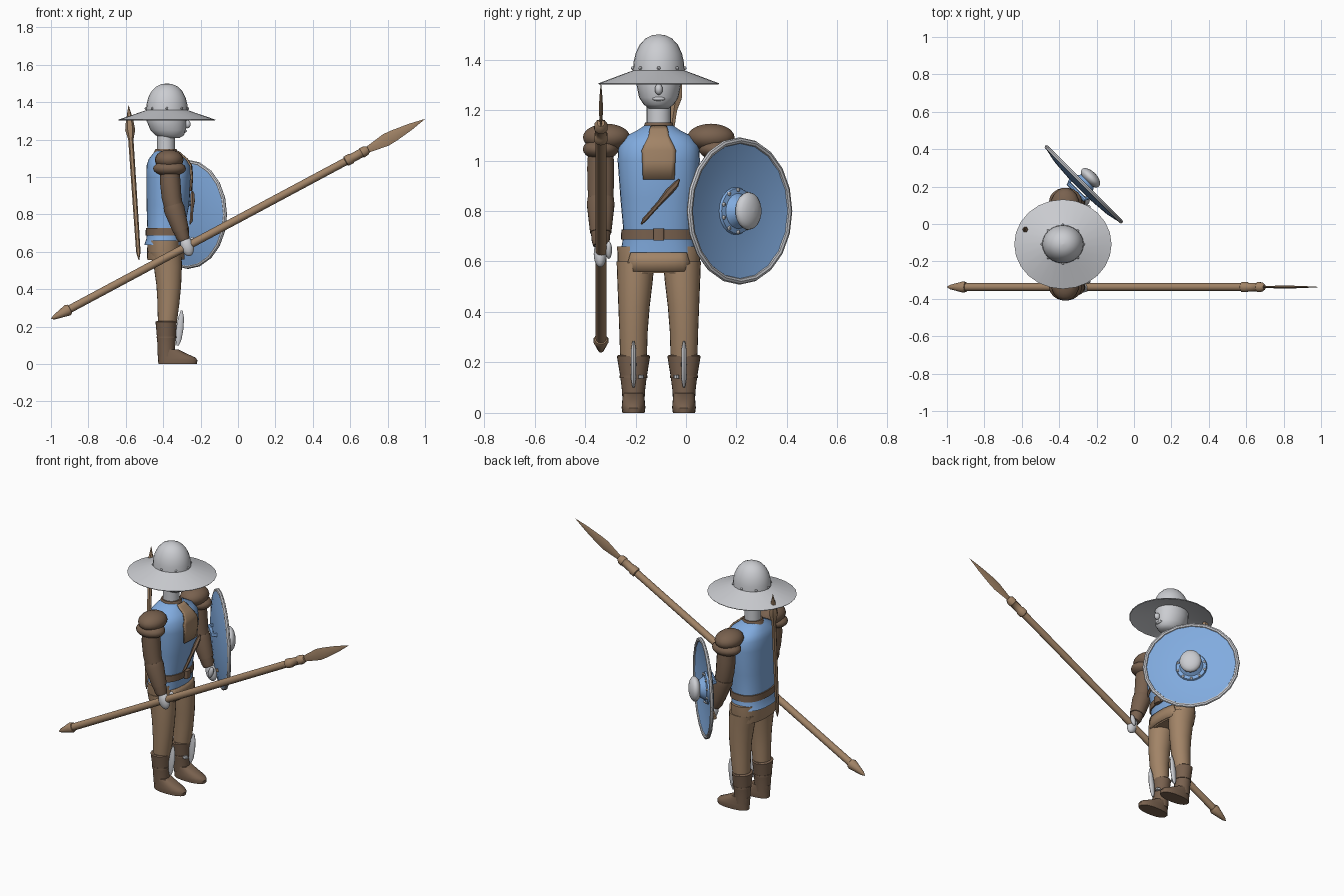
import bpy, bmesh, math
from mathutils import Vector, Euler

if "Cube" in bpy.data.objects:
    bpy.data.objects.remove(bpy.data.objects["Cube"])

CY = -0.108          # the figure's mirror plane in y
P = 2.4              # roundness of the body sections


def material(name, rgb):
    m = bpy.data.materials.new(name)
    m.diffuse_color = (*rgb, 1)
    m.use_nodes = True
    m.node_tree.nodes["Principled BSDF"].inputs["Base Color"].default_value = m.diffuse_color
    return m


STEEL = material("pale_steel", (0.60, 0.61, 0.64))
BLUE = material("sky_blue", (0.22, 0.41, 0.74))
TAN = material("tan_leather", (0.36, 0.23, 0.135))
BROWN = material("dark_leather", (0.19, 0.12, 0.077))


def finish(name, bm, mat):
    bmesh.ops.recalc_face_normals(bm, faces=bm.faces)
    me = bpy.data.meshes.new(name)
    bm.to_mesh(me)
    bm.free()
    me.materials.append(mat)
    ob = bpy.data.objects.new(name, me)
    bpy.context.collection.objects.link(ob)
    return ob


def skin(name, rings, mat):
    """Bridge equal-length rings of points and cap both ends."""
    bm = bmesh.new()
    vs = [[bm.verts.new(p) for p in r] for r in rings]
    n = len(vs[0])
    for a, b in zip(vs, vs[1:]):
        for i in range(n):
            j = (i + 1) % n
            bm.faces.new((a[i], a[j], b[j], b[i]))
    bm.faces.new(vs[0])
    bm.faces.new(vs[-1])
    return finish(name, bm, mat)


def sgnpow(v, e):
    return math.copysign(abs(v) ** e, v)


def loft(name, rows, mat, cy=CY, n=24, p=2.0):
    """Rows are (z, centre x, radius x, radius y[, y shift])."""
    rings = []
    for z, cx, rx, ry, *dy in rows:
        y0 = cy + (dy[0] if dy else 0)
        rings.append([(cx + rx * sgnpow(math.cos(t), 2 / p), y0 + ry * sgnpow(math.sin(t), 2 / p), z)
                      for t in (2 * math.pi * i / n for i in range(n))])
    return skin(name, rings, mat)


def tube(name, pts, mat, n=14, up=(0, 1, 0)):
    """Sweep through (x, y, z, radius) points."""
    rings = []
    ps = [Vector(p[:3]) for p in pts]
    for k, p in enumerate(ps):
        d = (ps[min(k + 1, len(ps) - 1)] - ps[max(k - 1, 0)]).normalized()
        u = d.cross(Vector(up)).normalized()
        v = d.cross(u)
        rings.append([p + pts[k][3] * (u * math.cos(a) + v * math.sin(a))
                      for a in (2 * math.pi * i / n for i in range(n))])
    return skin(name, rings, mat)


def lathe(name, prof, mat, loc, rot=(0, 0, 0), scale=(1, 1, 1), n=24):
    """Turn (radius, height) pairs around local z, then place."""
    R = Euler(rot).to_matrix()
    rings = []
    for r, h in prof:
        r = max(r, 0.0005)
        rings.append([Vector(loc) + R @ Vector((r * math.cos(a) * scale[0], r * math.sin(a) * scale[1], h * scale[2]))
                      for a in (2 * math.pi * i / n for i in range(n))])
    return skin(name, rings, mat)


def ball(name, loc, r, mat, rot=(0, 0, 0), n=18):
    prof = [(math.sin(math.pi * i / 10), -math.cos(math.pi * i / 10)) for i in range(11)]
    return lathe(name, prof, mat, loc, rot, r, n)


def patch(name, rows, body, mat, off=0.006):
    """Thin panel on the front of a lofted body; rows are (z, half width)."""
    bm = bmesh.new()
    grid = []
    for z, w in rows:
        lo, hi = next(((a, b) for a, b in zip(body, body[1:]) if a[0] <= z <= b[0]))
        t = (z - lo[0]) / (hi[0] - lo[0])
        cx, rx, ry = (lo[i] + t * (hi[i] - lo[i]) for i in (1, 2, 3))
        line = []
        for i in range(9):
            y = w * (i / 4 - 1)
            x = cx + rx * max(0, 1 - abs(y / ry) ** P) ** (1 / P)
            line.append(bm.verts.new((x + off, CY + y, z)))
        grid.append(line)
    for a, b in zip(grid, grid[1:]):
        for i in range(8):
            bm.faces.new((a[i], a[i + 1], b[i + 1], b[i]))
    ob = finish(name, bm, mat)
    m = ob.modifiers.new("thickness", "SOLIDIFY")
    m.thickness, m.offset = 0.009, 0
    return ob


# head, neck and wide-brimmed helmet
loft("neck", [(1.12, -.385, .048, .048), (1.23, -.385, .048, .048)], STEEL)
loft("head", [(1.207, -.36, .045, .04), (1.222, -.365, .075, .06), (1.25, -.373, .095, .078),
              (1.30, -.382, .107, .088), (1.35, -.385, .108, .09)], STEEL)
ball("nose", (-.272, CY, 1.282), (.019, .016, .022), STEEL)
ball("lips", (-.287, CY, 1.245), (.014, .026, .009), STEEL)
lathe("helmet", [(0, 1.5), (.03, 1.496), (.058, 1.483), (.082, 1.459), (.1, 1.425), (.109, 1.388), (.111, 1.357),
                 (.26, 1.306), (.257, 1.302), (.105, 1.345), (0, 1.347)], STEEL, (-.38, CY, 0), scale=(1, .92, 1))
for i in range(8):
    a = math.pi * i / 4
    ball("helmet_rivet", (-.38 + .112 * math.cos(a), CY + .103 * math.sin(a), 1.366), (.007,) * 3, STEEL, n=8)

# tunic, belt and front panels
torso = [(.635, -.397, .105, .153), (.67, -.39, .1, .145), (.73, -.385, .1, .141), (.85, -.375, .114, .152),
         (1.0, -.37, .12, .163), (1.06, -.372, .117, .160), (1.095, -.378, .1, .135), (1.12, -.383, .075, .085),
         (1.14, -.385, .055, .055)]
hips = [(.555, -.392, .093, .155), (.60, -.392, .094, .163), (.66, -.392, .092, .165)]
loft("tunic", torso, BLUE, n=32, p=P)
loft("collar", [(1.11, -.385, .072, .07), (1.135, -.385, .064, .06), (1.15, -.385, .056, .054)], BROWN)
loft("belt", [(.687, -.387, .107, .15), (.726, -.386, .107, .148)], BROWN, n=32, p=P)
loft("belt_buckle", [(.683, -.276, .014, .021), (.73, -.276, .014, .021)], BROWN, n=4 * 4, p=6)
patch("chest_bib", [(.925, .062), (1.0, .065), (1.04, .067), (1.06, .058), (1.095, .04), (1.12, .036), (1.135, .03)],
      torso, TAN)
loft("hips", hips, TAN, n=32, p=P)
patch("hip_flap", [(.56, .131), (.60, .12), (.635, .11)], hips, TAN, .008)
tube("chest_dagger", [(-.258, -.177, .748, .003), (-.25, -.165, .765, .009), (-.246, -.105, .832, .009),
                      (-.243, -.07, .873, .014), (-.243, -.04, .905, .012), (-.245, -.026, .926, .003)],
     BROWN, n=6, up=(1, 0, 0))

# limbs, built once per side
for s, side in ((-1, "right"), (1, "left")):
    leg_y = CY + s * .1

    loft(side + "_trouser_leg", [(.18, -.38, .047, .05), (.25, -.376, .053, .054), (.32, -.372, .058, .056),
                                 (.42, -.37, .066, .062, s * -.002), (.52, -.375, .075, .07, s * -.006),
                                 (.60, -.387, .085, .075, s * -.008)], TAN, leg_y)
    loft(side + "_boot_shaft", [(.04, -.382, .045, .043), (.09, -.383, .047, .046), (.14, -.383, .05, .052),
                                (.225, -.384, .057, .066), (.23, -.384, .05, .06)], BROWN, leg_y)
    loft(side + "_boot_foot", [(0, -.323, .103, .044), (.02, -.322, .105, .047), (.035, -.328, .1, .046),
                               (.055, -.352, .078, .044), (.078, -.375, .055, .042)], BROWN, leg_y, p=2.3)
    loft(side + "_boot_strap", [(.138, -.382, .054, .055), (.148, -.382, .054, .055)], BROWN, leg_y)
    loft(side + "_boot_buckle", [(.136, -.34, .02, .012, s * -.03), (.15, -.34, .02, .012, s * -.03)],
         STEEL, leg_y, 8)
    # curved shin blade
    loft(side + "_shin_blade", [(.10, -.322, .006, .004), (.13, -.318, .016, .009), (.19, -.311, .02, .011),
                                (.25, -.304, .015, .010), (.285, -.301, .005, .004)], STEEL, leg_y, 12)
    # sleeve, bracer and hand
    y = CY + s * .23
    tube(side + "_arm", [(-.365, y, 1.06, .05), (-.362, y, .97, .055), (-.355, y, .89, .053), (-.342, y, .83, .05),
                         (-.318, y, .75, .043), (-.295, y, .68, .036), (-.288, y, .662, .03)], BROWN)
    tube(side + "_bracer", [(-.347, y, .85, .053), (-.34, y, .825, .056), (-.305, y, .715, .043)], BROWN)
    ball(side + "_hand", (-.272, y + s * .002, .63), (.034, .026, .055), STEEL, (0, -.3, 0))
    ball(side + "_thumb", (-.25, y - s * .032, .645), (.016, .013, .036), STEEL, (0, .3, 0), 12)
    # layered shoulder guard
    ball(side + "_shoulder_cap", (-.368, CY + s * .207, 1.092), (.077, .095, .054), BROWN)
    ball(side + "_shoulder_plate", (-.366, CY + s * .23, 1.045), (.088, .072, .042), BROWN)

# round dished shield, facing diagonally forward and outward
SH = Vector((-.268, .212, .80))
ROT = (0, math.pi / 2, math.pi / 4)
NRM = Vector((1, 1, 0)).normalized()
lathe("shield_board", [(0, -.022), (.1, -.02), (.2, -.012), (.282, .006), (.282, -.008), (.2, -.026), (.1, -.034),
                       (0, -.036)], BLUE, SH, ROT, n=24)
bm = bmesh.new()
N, M = 20, 8
R = Euler(ROT).to_matrix()
vs = [[bm.verts.new(SH + R @ Vector(((.279 + .013 * math.cos(b)) * math.cos(a),
                                     (.279 + .013 * math.cos(b)) * math.sin(a), .011 * math.sin(b))))
       for b in (2 * math.pi * j / M for j in range(M))]
      for a in (2 * math.pi * i / N for i in range(N))]
for i in range(N):
    for j in range(M):
        k, l = (i + 1) % N, (j + 1) % M
        bm.faces.new((vs[i][j], vs[k][j], vs[k][l], vs[i][l]))
finish("shield_rim", bm, STEEL)
lathe("shield_boss_ring", [(.095, -.022), (.09, -.01), (.07, -.006), (.045, .03), (0, .03)], BLUE, SH, ROT)
ball("shield_boss", SH + NRM * .05, (.075, .066, .034), STEEL, ROT)
for i in range(10):
    a = 2 * math.pi * i / 10
    ball("shield_rivet", SH + R @ Vector((.084 * math.cos(a), .084 * math.sin(a), -.008)), (.008,) * 3, STEEL, n=8)
# grip and arm strap on the inner face
for name, z, c in (("shield_grip", .64, TAN), ("shield_strap", .86, BLUE)):
    d = Vector((-.707, .707, 0))
    q = [SH + d * u - NRM * v for u, v in ((-.07, .02), (-.06, .055), (.06, .055), (.07, .02))]
    tube(name, [(p.x, p.y, z, .012) for p in q], c, 8, (0, 0, 1))

# long spear carried in the right hand
tilt = (0, math.atan2(2, 1.07), 0)
foot = (-1, -.337, .24)
lathe("spear_butt", [(0, 0), (.012, .02), (.031, .1), (.026, .115), (.02, .117)], TAN, foot, tilt, n=10)
lathe("spear_shaft", [(.021, .1), (.021, 1.85)], TAN, foot, tilt, n=12)
lathe("spear_socket", [(.02, 1.785), (.028, 1.79), (.028, 1.82), (.024, 1.825), (.024, 1.88), (.028, 1.885),
                       (.026, 1.91), (.015, 1.925)], TAN, foot, tilt, n=10)
lathe("spear_blade", [(.014, 1.90), (.02, 1.94), (.034, 2.03), (.031, 2.08), (.018, 2.18), (0, 2.268)], TAN, foot,
      tilt, (1, .25, 1), n=4)

# javelin slung on the back
a, b = Vector((-.53, -.145, .557)), Vector((-.585, -.02, 1.382))
tube("back_javelin", [(*a.lerp(b, t), r) for t, r in ((0, .002), (.05, .012), (.3, .013), (.74, .014), (.78, .014),
                                                     (.84, .027), (.9, .02), (1, .001))], TAN, n=6)

# smooth shading with kept edges
bpy.ops.object.select_all(action='SELECT')
bpy.context.view_layer.objects.active = bpy.context.selected_objects[0]
bpy.ops.object.shade_smooth_by_angle(angle=math.radians(38))
